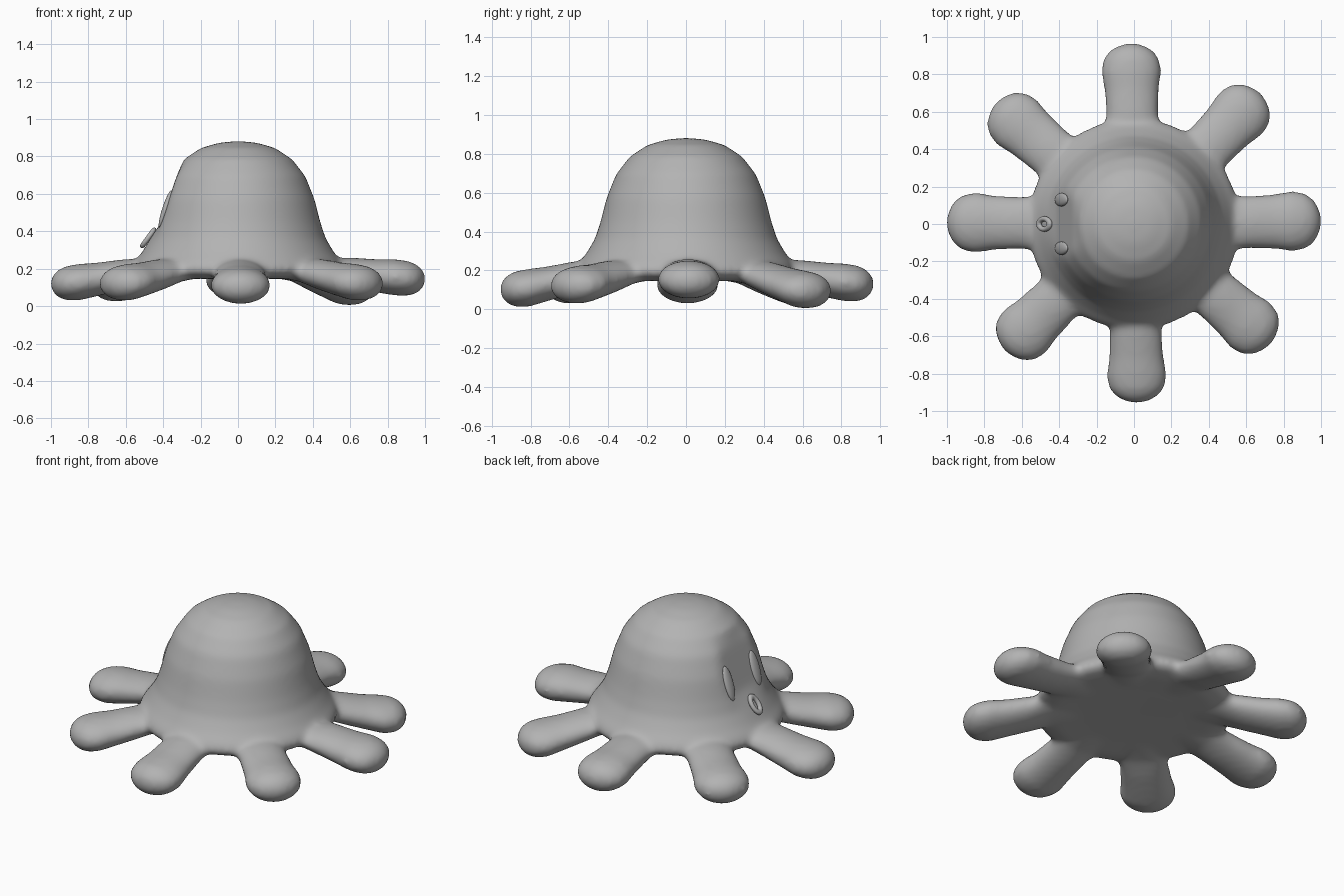
import bpy, bmesh, math
from mathutils import Matrix, Vector

if "Cube" in bpy.data.objects:
    bpy.data.objects.remove(bpy.data.objects["Cube"])

grey = bpy.data.materials.new("soft grey")
grey.diffuse_color = (0.45, 0.45, 0.45, 1)
grey.use_nodes = True
grey.node_tree.nodes["Principled BSDF"].inputs["Base Color"].default_value = grey.diffuse_color


def finish(bm, name):
    bmesh.ops.recalc_face_normals(bm, faces=bm.faces)
    mesh = bpy.data.meshes.new(name)
    bm.to_mesh(mesh)
    bm.free()
    mesh.materials.append(grey)
    mesh.polygons.foreach_set("use_smooth", [True] * len(mesh.polygons))
    obj = bpy.data.objects.new(name, mesh)
    bpy.context.collection.objects.link(obj)
    return obj


def loft(bm, rings):
    """Skin a list of equal-sized point loops and cap both ends."""
    loops = [[bm.verts.new(p) for p in ring] for ring in rings]
    n = len(loops[0])
    for a, b in zip(loops, loops[1:]):
        for i in range(n):
            j = (i + 1) % n
            bm.faces.new((a[i], a[j], b[j], b[i]))
    bm.faces.new(loops[0][::-1])
    bm.faces.new(loops[-1])


body = bmesh.new()

# Bell-shaped head with a flattened face on the -x side
HEAD = [(.01, .882), (.1, .874), (.2, .845), (.29, .785), (.36, .695), (.41, .57),
        (.44, .45), (.47, .36), (.515, .285), (.55, .24), (.57, .2),
        (.55, .165), (.46, .145), (.3, .15), (.01, .155)]
N = 64
rings = []
for r, z in HEAD:
    face_x = -.36 - (.6 - z) / 3 if z > .42 else -.42 - (.42 - z) * .85
    ring = []
    for i in range(N):
        a = math.tau * i / N
        ring.append((max(r * math.cos(a), face_x) if z > .27 else r * math.cos(a),
                     r * math.sin(a), z))
    rings.append(ring)
loft(body, rings)

# Eight paddle arms: distance, height, half width, half thickness
ARM = [(.30, .195, .14, .04), (.50, .19, .145, .065), (.62, .168, .14, .082),
       (.75, .143, .147, .09), (.85, .128, .163, .098), (.92, .122, .148, .092),
       (.965, .12, .112, .072), (.99, .12, .065, .045), (1.005, .12, .01, .008)]
ARMS = [(1, 1.0, .145), (46, .97, .095), (91, .965, .13), (139, .98, .115),
        (179.5, 1.0, .12), (224.5, .965, .12), (271, .955, .102), (319, .97, .12)]
for angle, reach, tip_z in ARMS:
    turn = Matrix.Rotation(math.radians(angle), 3, 'Z')
    rings = []
    for d, z, w, h in ARM:
        bend = (tip_z - .12) * min(1, max(0, (d - .5) / .35))
        rings.append([turn @ Vector((d * reach, w * math.cos(t), z + bend + h * math.sin(t)))
                      for t in (math.tau * i / 24 for i in range(24))])
    loft(body, rings)

# Fuse head and arms into one soft skin
octopus = finish(body, "head_and_arms")
fuse = octopus.modifiers.new("fuse", 'REMESH')
fuse.mode = 'VOXEL'
fuse.voxel_size = .016
fuse.use_smooth_shade = True
soften = octopus.modifiers.new("soften", 'SMOOTH')
soften.factor = .5
soften.iterations = 14

# Two oval eyes lying on the face
for name, y in (("left_eye", -.13), ("right_eye", .13)):
    bm = bmesh.new()
    bmesh.ops.create_uvsphere(bm, u_segments=24, v_segments=12, radius=1,
                              matrix=Matrix.Diagonal((.017, .036, .105, 1)))
    eye = finish(bm, name)
    eye.location = (-.388, y, .52)
    eye.rotation_euler.y = math.atan2(.065, .2)

# Ring mouth
bm = bmesh.new()
rings = []
for i in range(33):
    a = math.tau * i / 32
    rings.append([((.0135 * math.sin(t)),
                   (.028 + .0135 * math.cos(t)) * math.cos(a),
                   (.048 + .018 * math.cos(t)) * math.sin(a))
                  for t in (math.tau * k / 12 for k in range(12))])
loft(bm, rings)
bmesh.ops.delete(bm, geom=[f for f in bm.faces if len(f.verts) > 4], context='FACES_ONLY')
bmesh.ops.remove_doubles(bm, verts=bm.verts, dist=.0005)
mouth = finish(bm, "mouth")
mouth.location = (-.48, 0, .365)
mouth.rotation_euler.y = math.atan2(.08, .11)
